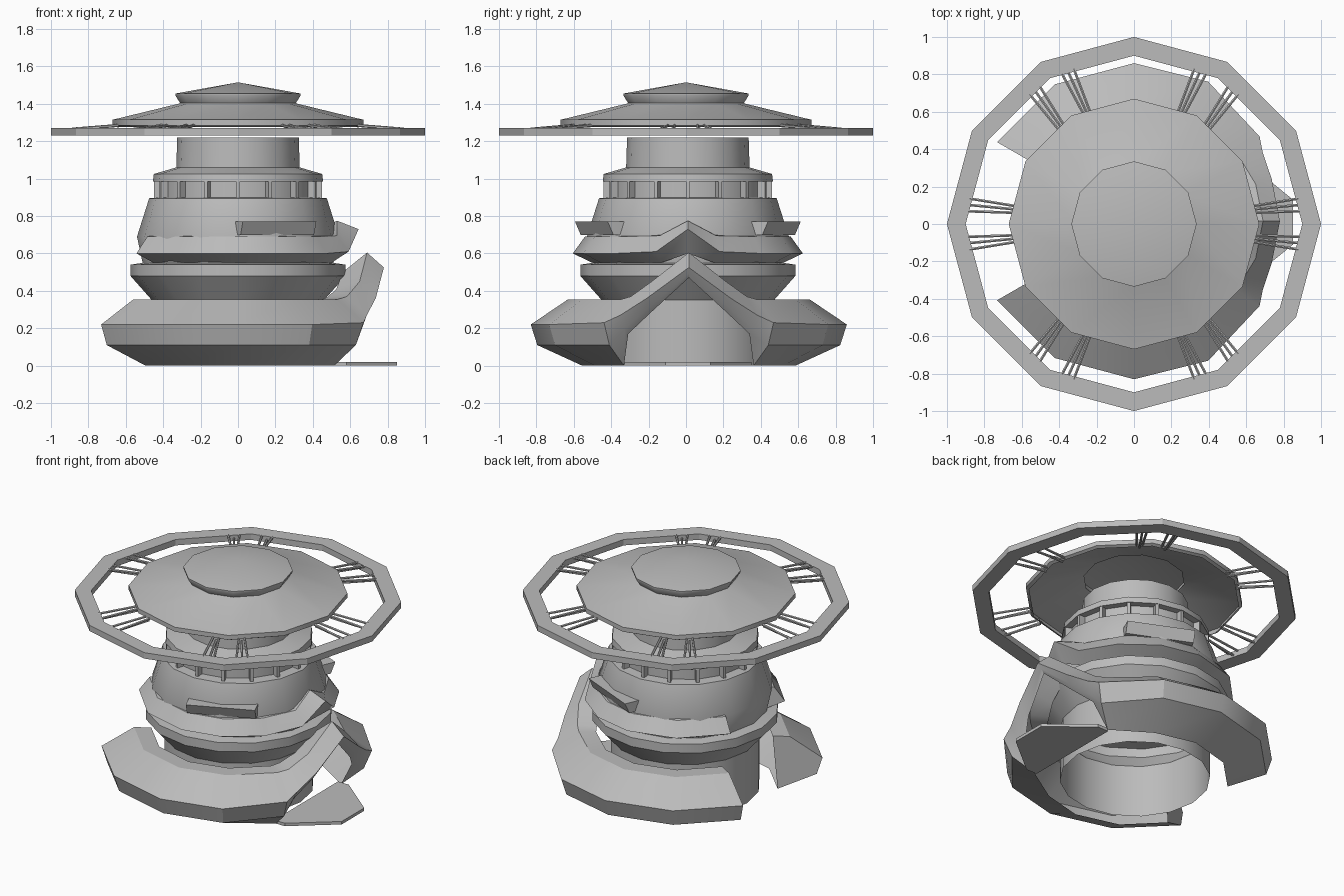
import bpy, bmesh, math
from mathutils import Vector, Matrix

cube = bpy.data.objects.get("Cube")
if cube:
    bpy.data.objects.remove(cube, do_unlink=True)

grey = bpy.data.materials.new("plain grey")
grey.use_nodes = True
grey.diffuse_color = (0.5, 0.5, 0.5, 1)
grey.node_tree.nodes["Principled BSDF"].inputs["Base Color"].default_value = grey.diffuse_color


def finish(name, bm, smooth=True, y=0.0):
    bmesh.ops.recalc_face_normals(bm, faces=bm.faces[:])
    mesh = bpy.data.meshes.new(name)
    bm.to_mesh(mesh)
    bm.free()
    obj = bpy.data.objects.new(name, mesh)
    bpy.context.collection.objects.link(obj)
    mesh.materials.append(grey)
    obj.location.y = y
    if smooth:
        bpy.ops.object.select_all(action='DESELECT')
        obj.select_set(True)
        bpy.context.view_layer.objects.active = obj
        bpy.ops.object.shade_smooth_by_angle(angle=math.radians(32))
    return obj


def polar(r, deg, z):
    a = math.radians(deg)
    return Vector((r * math.cos(a), r * math.sin(a), z))


def revolve(name, profile, sides, closed=False, y=0.0, smooth=True):
    bm = bmesh.new()
    rings = [[bm.verts.new(polar(r, 360 * i / sides, z)) for r, z in profile] for i in range(sides)]
    count = len(profile)
    for i in range(sides):
        a, b = rings[i], rings[(i + 1) % sides]
        for j in range(count if closed else count - 1):
            k = (j + 1) % count
            bm.faces.new((a[j], b[j], b[k], a[k]))
    bmesh.ops.remove_doubles(bm, verts=bm.verts[:], dist=1e-5)
    return finish(name, bm, smooth, y)


def wrap(name, sections, y):
    """Loft a collar from mirrored sections (angle, [(radius, height), ...])."""
    full = [(-a, s) for a, s in reversed(sections) if a > 0] + sections
    bm = bmesh.new()
    rows = [[bm.verts.new(polar(r, a, z)) for r, z in s] for a, s in full]
    for a, b in zip(rows, rows[1:]):
        for j in range(len(a) - 1):
            bm.faces.new((a[j], b[j], b[j + 1], a[j + 1]))
    bm.faces.new(rows[0])
    bm.faces.new(rows[-1])
    return finish(name, bm, True, y)


def add_box(bm, size, matrix):
    bmesh.ops.create_cube(bm, size=1, matrix=matrix @ Matrix.Diagonal((*size, 1)))


def add_rod(bm, start, end, radius):
    d = end - start
    m = Matrix.Translation((start + end) / 2) @ d.to_track_quat('Z', 'Y').to_matrix().to_4x4()
    bmesh.ops.create_cone(bm, cap_ends=True, segments=6, radius1=radius, radius2=radius,
                          depth=d.length, matrix=m)


# Central tower, open underneath
revolve("tower", [(.46, 0), (.46, .35), (.575, .48), (.575, .54), (.51, .55), (.54, .69),
                  (.475, .895), (.41, .9), (.41, .985), (.455, .985), (.45, 1.025),
                  (.33, 1.06), (.325, 1.22), (0, 1.22)], 16, y=.01)

# Posts of the gallery below the neck
bm = bmesh.new()
for i in range(16):
    turn = Matrix.Rotation(math.tau * i / 16, 4, 'Z')
    add_box(bm, (.05, .02, .09), turn @ Matrix.Translation((.425, 0, .942)))
finish("gallery_posts", bm, False, .01)

# Lower collar, rising to a peaked doorway
plain = [(.57, 0), (.81, .11), (.845, .22), (.645, .355), (.54, .355)]
wrap("lower_collar", [
    (0, [(.73, .47), (.755, .495), (.78, .525), (.69, .605), (.56, .5)]),
    (17, [(.71, .28), (.735, .31), (.77, .36), (.68, .45), (.55, .41)]),
    (28, [(.69, .17), (.73, .2), (.78, .27), (.66, .37), (.54, .365)]),
    (34, [(.62, 0), (.76, .11), (.81, .23), (.645, .355), (.54, .355)]),
    (62, plain), (90, plain), (120, plain), (150, plain)], .015)

# Upper collar with a smaller peak
band = [(.5, .545), (.615, .6), (.55, .69), (.52, .695)]
wrap("upper_collar", [
    (0, [(.57, .6), (.645, .73), (.53, .775), (.5, .76)]),
    (16, [(.52, .55), (.615, .61), (.55, .695), (.52, .7)]),
    (40, band), (65, band), (90, band), (120, band), (152, band)], .01)

# Awnings on both sides of the tower
for name, side in (("right_awning", -1), ("left_awning", 1)):
    bm = bmesh.new()
    turn = Matrix.Rotation(math.radians(-24 * side), 4, 'Z')
    add_box(bm, (.43, .1, .07), Matrix.Translation((.19, .44 * side, .735)) @ turn)
    for v in bm.verts:
        if v.co.z > .74:
            v.co += Vector((.012, .03 * side, 0))
    finish(name, bm, False, .01)

# Doorstep
bm = bmesh.new()
outline = [(.5, -.34), (.58, -.34), (.85, -.12), (.85, .12), (.58, .34), (.5, .34)]
base = bm.faces.new([bm.verts.new((x, y, 0)) for x, y in outline])
top = bmesh.ops.extrude_face_region(bm, geom=[base])
bmesh.ops.translate(bm, vec=(0, 0, .02),
                    verts=[g for g in top["geom"] if isinstance(g, bmesh.types.BMVert)])
if not base.is_valid or len(bm.faces) < 8:
    bm.faces.new([v for v in bm.verts if v.co.z < .01])
finish("doorstep", bm, False, .01)

# Shell roof with its raised cap
revolve("roof", [(.65, 1.275), (.67, 1.285), (.67, 1.315), (.32, 1.4), (.31, 1.405),
                 (.335, 1.445), (.335, 1.455), (0, 1.515)], 12)

# Outer ring around the roof
revolve("outer_ring", [(.9, 1.23), (1, 1.23), (1, 1.27), (.9, 1.27)], 12, closed=True, smooth=False)

# Paired bundles of rods joining roof and ring
bm = bmesh.new()
for i in range(6):
    for side in (-1, 1):
        for k in (-1, 0, 1):
            z = 1.275 if k else 1.255
            inner = polar(.64, 60 * i + side * (7 + 1.6 * k), z + .01)
            outer = polar(.89, 60 * i + side * (6.6 + 2.2 * k), z - .01)
            add_rod(bm, inner, outer, .008)
finish("ring_rods", bm, False)
